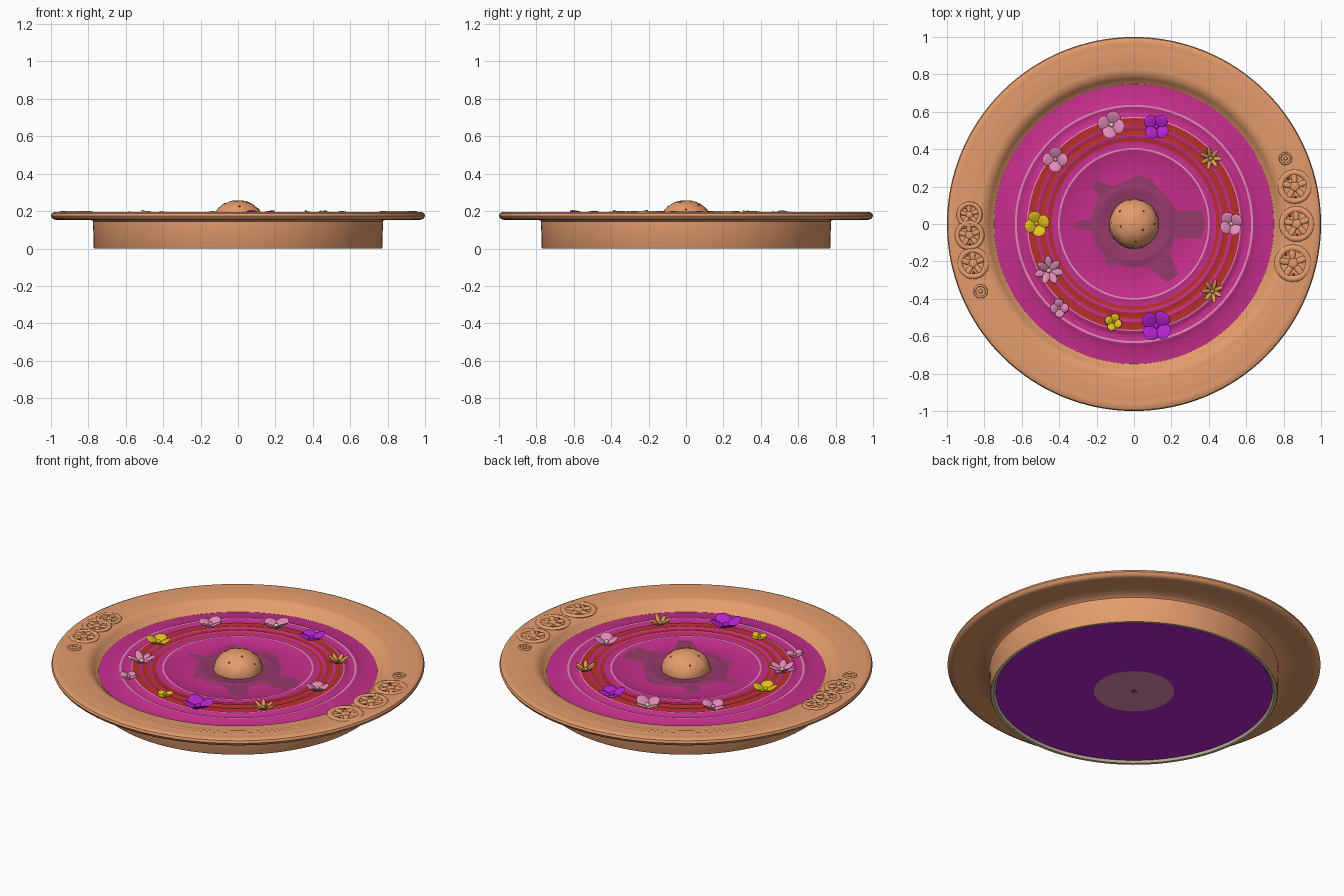
import bpy, bmesh, math, random
from mathutils import Matrix, Vector

if "Cube" in bpy.data.objects:
    bpy.data.objects.remove(bpy.data.objects["Cube"])

random.seed(4)
TAU = math.tau


def srgb(r, g, b):
    lin = lambda c: (c / 255 / 12.92) if c < 11 else ((c / 255 + 0.055) / 1.055) ** 2.4
    return (lin(r), lin(g), lin(b), 1)


COLORS = {
    "terracotta": (228, 156, 108), "magenta": (198, 46, 140), "red": (184, 46, 46),
    "pink": (228, 138, 182), "violet": (182, 34, 208), "yellow": (228, 194, 28),
    "mauve": (150, 58, 106), "gold": (220, 156, 78), "cream": (222, 200, 168),
}
NAMES = list(COLORS)
MATS = []
for n in NAMES:
    m = bpy.data.materials.new(n)
    m.diffuse_color = srgb(*COLORS[n])
    m.use_nodes = True
    m.node_tree.nodes["Principled BSDF"].inputs["Base Color"].default_value = m.diffuse_color
    MATS.append(m)


def finish(bm, name, angle=40):
    me = bpy.data.meshes.new(name)
    bm.to_mesh(me)
    bm.free()
    for m in MATS:
        me.materials.append(m)
    ob = bpy.data.objects.new(name, me)
    bpy.context.collection.objects.link(ob)
    bpy.ops.object.select_all(action='DESELECT')
    ob.select_set(True)
    bpy.context.view_layer.objects.active = ob
    bpy.ops.object.shade_smooth_by_angle(angle=math.radians(angle))
    return ob


def lathe(name, profile, segs=128, angle=40):
    """Profile of (radius, z, colour of the band that starts here), bottom > outside > top."""
    bm = bmesh.new()
    rings = []
    for r, z, _ in profile:
        if r == 0:
            rings.append([bm.verts.new((0, 0, z))] * segs)
        else:
            rings.append([bm.verts.new((r * math.cos(TAU * i / segs), r * math.sin(TAU * i / segs), z))
                          for i in range(segs)])
    for k in range(len(profile) - 1):
        a, b = rings[k], rings[k + 1]
        for i in range(segs):
            j = (i + 1) % segs
            vs = list(dict.fromkeys((a[i], a[j], b[j], b[i])))
            bm.faces.new(vs).material_index = NAMES.index(profile[k][2])
    return finish(bm, name, angle)


def blob(bm, mat, color, scale, sub=2):
    """Ellipsoid placed by matrix."""
    geo = bmesh.ops.create_icosphere(bm, subdivisions=sub, radius=1,
                                     matrix=mat @ Matrix.Diagonal((*scale, 1)))
    for f in {f for v in geo["verts"] for f in v.link_faces}:
        f.material_index = NAMES.index(color)
    return geo["verts"]


# Dish wall, rim and foot
T = "terracotta"
lathe("dish_body", [
    (0.742, 0.012, "cream"), (0.752, 0.0, "cream"), (0.768, 0.0, T), (0.772, 0.008, T), (0.775, 0.145, T),
    (0.79, 0.157, T), (0.88, 0.161, T), (0.96, 0.153, T), (0.98, 0.154, T), (0.993, 0.161, T),
    (1.0, 0.175, T), (0.995, 0.188, T), (0.98, 0.195, T), (0.96, 0.195, T), (0.925, 0.192, T),
    (0.91, 0.195, T), (0.895, 0.191, T), (0.88, 0.194, T), (0.865, 0.190, T), (0.83, 0.191, T),
    (0.80, 0.186, T), (0.776, 0.165, T), (0.757, 0.142, T), (0.744, 0.135, T)])

# Underside plate
lathe("underside_plate", [(0, 0.012, "red"), (0.018, 0.012, "pink"), (0.215, 0.012, "violet"),
                          (0.745, 0.012, "violet")])

# Ribbed inner tray
M, R, P = "magenta", "red", "pink"
lathe("inner_tray", [
    (0.750, 0.137, M), (0.67, 0.139, M), (0.648, 0.149, M), (0.637, 0.153, P), (0.626, 0.153, M),
    (0.605, 0.141, M), (0.585, 0.149, M), (0.572, 0.156, P), (0.566, 0.157, R), (0.545, 0.150, R),
    (0.525, 0.157, M), (0.518, 0.157, M), (0.51, 0.152, R), (0.492, 0.150, R), (0.475, 0.157, M),
    (0.468, 0.157, M), (0.46, 0.150, R), (0.44, 0.154, M), (0.425, 0.149, M), (0.406, 0.157, P),
    (0.396, 0.157, M), (0.38, 0.148, M), (0.23, 0.148, "mauve"), (0.205, 0.155, "mauve"),
    (0.185, 0.156, "mauve"), (0.165, 0.150, "mauve"), (0, 0.150, "mauve")], angle=60)

# Painted star patch around the dome
star = [(-12, .37), (0, .38), (12, .37), (16, .24), (60, .23), (68, .26), (85, .26), (120, .23), (130, .31),
        (138, .30), (145, .22), (172, .22), (178, .32), (184, .32), (190, .22), (225, .23), (238, .27),
        (250, .22), (285, .22), (300, .36), (312, .36), (320, .24), (340, .22)]
bm = bmesh.new()
pt = lambda a, r: bm.verts.new((r * math.cos(math.radians(a)), r * math.sin(math.radians(a)), 0.1505))
outer = [pt(a, r) for a, r in star]
inner = [pt(a, 0.20) for a, r in star]
for i in range(len(star)):
    j = (i + 1) % len(star)
    f = bm.faces.new((inner[i], outer[i], outer[j], inner[j]))
    f.material_index = NAMES.index("mauve")
finish(bm, "star_patch")

# Bumpy centre dome with a few red specks
bm = bmesh.new()
centre = Vector((0, 0, 0.150))
for v in blob(bm, Matrix.Translation(centre), T, (0.132, 0.132, 0.108), 4):
    v.co = centre + (v.co - centre) * random.uniform(0.98, 1.02)
for i in range(6):
    a, h = i * 2.4, 0.55 + 0.07 * i
    c = math.sqrt(1 - h * h)
    p = centre + Vector((0.131 * c * math.cos(a), 0.131 * c * math.sin(a), 0.107 * h))
    blob(bm, Matrix.Translation(p), "red", (0.006, 0.006, 0.006), 1)
finish(bm, "bumpy_dome", 80)


# Pierced wheel medallions on the rim
def medallion(bm, x, y, r):
    z = 0.192
    n, k = 28, 8
    rings = []
    for i in range(n):
        a = TAU * i / n
        rings.append([])
        for j in range(k):
            b = TAU * j / k
            q = r * 0.83 + r * 0.17 * math.cos(b)
            rings[-1].append(bm.verts.new((x + q * math.cos(a), y + q * math.sin(a), z + 0.008 * math.sin(b))))
    for i in range(n):
        for j in range(k):
            bm.faces.new((rings[i][j], rings[(i + 1) % n][j],
                          rings[(i + 1) % n][(j + 1) % k], rings[i][(j + 1) % k]))
    blob(bm, Matrix.Translation((x, y, z)), T, (r * 0.3, r * 0.3, 0.008))
    if r < 0.05:
        return
    for i in range(5):
        spin = Matrix.Translation((x, y, z)) @ Matrix.Rotation(TAU * i / 5 + 0.4, 4, 'Z')
        blob(bm, spin @ Matrix.Translation((r * 0.5, 0, 0)), T, (r * 0.4, r * 0.18, 0.007))
        if i % 2:
            blob(bm, spin @ Matrix.Rotation(0.6, 4, 'Z') @ Matrix.Translation((r * 0.6, 0, 0)), "red",
                 (0.008, 0.008, 0.004), 1)


for side, spots in (("right", [(.86, .20, .092), (.87, 0, .095), (.85, -.21, .10), (.81, .35, .035)]),
                    ("left", [(-.88, .05, .07), (-.88, -.06, .08), (-.86, -.21, .085), (-.82, -.36, .038)])):
    bm = bmesh.new()
    for s in spots:
        medallion(bm, *s)
    finish(bm, side + "_rim_medallions", 70)


# Flowers scattered on the red ring
def flower(name, x, y, r, color, petals, width, tilt, heart):
    bm = bmesh.new()
    base = Matrix.Translation((x, y, 0.160)) @ Matrix.Rotation(random.random() * TAU, 4, 'Z')
    for i in range(petals):
        m = (base @ Matrix.Rotation(TAU * i / petals, 4, 'Z')
             @ Matrix.Rotation(-math.radians(tilt + random.uniform(-8, 8)), 4, 'Y')
             @ Matrix.Translation((r * 0.53, 0, 0)))
        blob(bm, m, color, (r * 0.54, r * width, 0.006))
    blob(bm, base @ Matrix.Translation((0, 0, 0.010)), heart, (r * 0.17, r * 0.17, 0.014))
    finish(bm, name, 80)


ROUND, POINTED = (4, 0.52, 25), (7, 0.18, 32)
for i, (x, y, r, color, kind, heart) in enumerate([
        (-.12, .53, .078, "pink", ROUND, "cream"), (.12, .52, .074, "violet", ROUND, "violet"),
        (.41, .35, .068, "gold", POINTED, "gold"), (.52, 0, .07, "pink", ROUND, "cream"),
        (.42, -.36, .068, "gold", POINTED, "gold"), (.12, -.545, .09, "violet", ROUND, "violet"),
        (-.11, -.525, .048, "yellow", ROUND, "gold"), (-.40, -.45, .052, "pink", ROUND, "pink"),
        (-.455, -.25, .08, "pink", (7, 0.27, 25), "cream"), (-.52, 0, .072, "yellow", ROUND, "yellow"),
        (-.42, .345, .07, "pink", ROUND, "pink")]):
    flower(f"{color}_flower_{i + 1}", x, y, r, color, *kind, heart)
